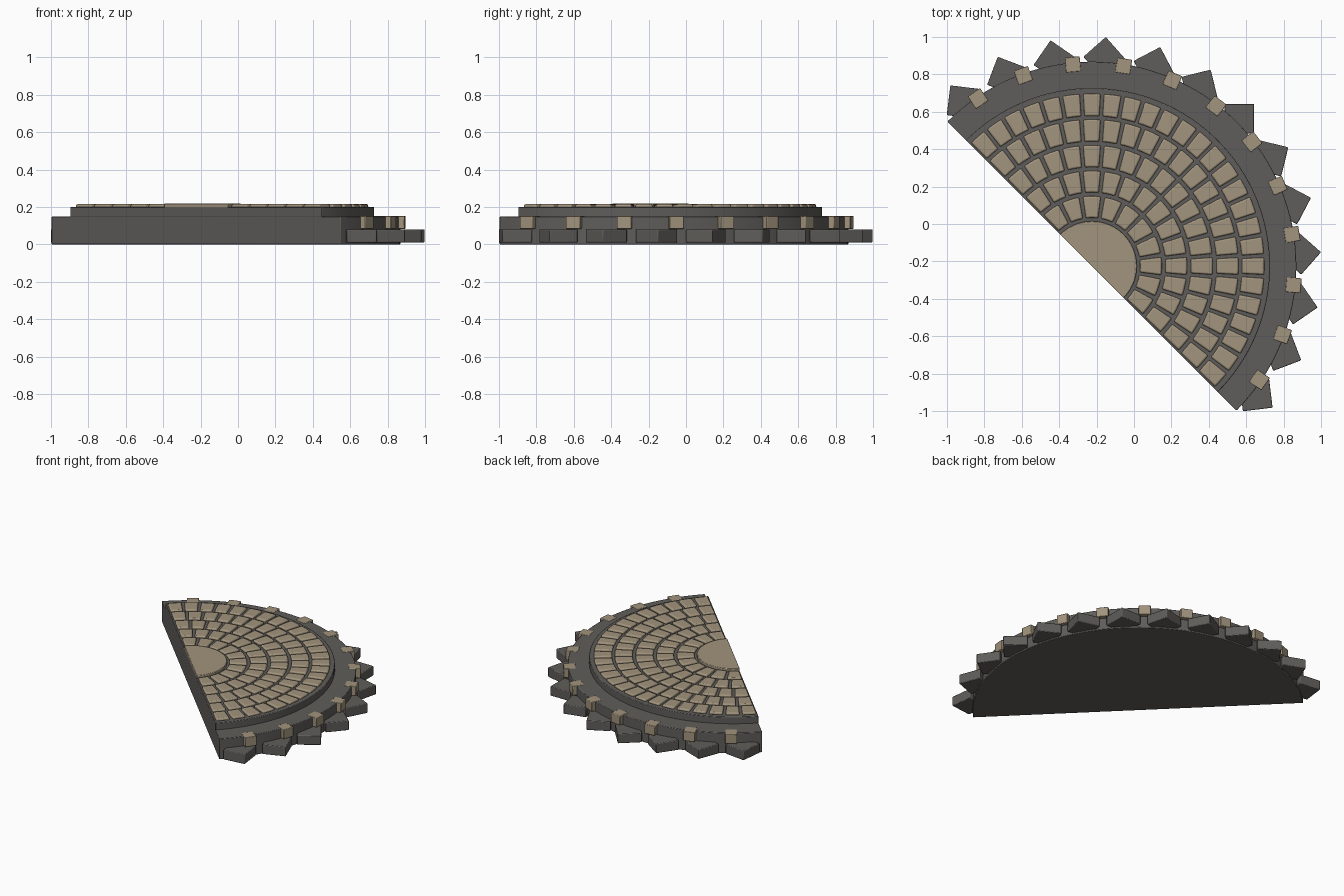
import bpy, bmesh, math
from mathutils import Vector, Matrix

if "Cube" in bpy.data.objects:
    bpy.data.objects.remove(bpy.data.objects["Cube"])

C = Vector((-0.225, -0.225, 0))      # centre of the straight cut side
START, END = math.radians(-45), math.radians(135)


def material(name, rgb):
    m = bpy.data.materials.new(name)
    m.diffuse_color = (*rgb, 1)
    m.use_nodes = True
    m.node_tree.nodes["Principled BSDF"].inputs["Base Color"].default_value = m.diffuse_color
    return m


DARK = material("dark stone", (0.115, 0.110, 0.103))
TAN = material("tan stone", (0.36, 0.295, 0.205))


def polar(r, a, z):
    return C + Vector((r * math.cos(a), r * math.sin(a), z))


def prism(bm, bottom, top):
    """Close two matching loops of points into a solid."""
    lo = [bm.verts.new(p) for p in bottom]
    hi = [bm.verts.new(p) for p in top]
    bm.faces.new(lo[::-1])
    bm.faces.new(hi)
    n = len(lo)
    for i in range(n):
        j = (i + 1) % n
        bm.faces.new((lo[i], lo[j], hi[j], hi[i]))


def finish(name, bm, mat, bevel=0.0, segments=1):
    bmesh.ops.recalc_face_normals(bm, faces=bm.faces)
    me = bpy.data.meshes.new(name)
    bm.to_mesh(me)
    bm.free()
    me.materials.append(mat)
    ob = bpy.data.objects.new(name, me)
    bpy.context.collection.objects.link(ob)
    if bevel:
        mod = ob.modifiers.new("soft edges", "BEVEL")
        mod.width, mod.segments = bevel, segments
        mod.limit_method, mod.angle_limit = "ANGLE", math.radians(40)
    bpy.ops.object.select_all(action="DESELECT")
    ob.select_set(True)
    bpy.context.view_layer.objects.active = ob
    bpy.ops.object.shade_smooth_by_angle(angle=math.radians(35))
    return ob


def half_disc(name, r, z0, z1, mat, bevel, steps=64):
    bm = bmesh.new()
    angles = [START + (END - START) * i / steps for i in range(steps + 1)]
    prism(bm, [polar(r, a, z0) for a in angles], [polar(r, a, z1) for a in angles])
    finish(name, bm, mat, bevel, 2)


def sector(r0, r1, a0, a1, z, inset=0.0, steps=3):
    """Outline of one wedge-shaped paving stone."""
    r0, r1 = r0 + inset, r1 - inset
    da = inset / ((r0 + r1) / 2)
    a0, a1 = a0 + da, a1 - da
    angles = [a0 + (a1 - a0) * i / steps for i in range(steps + 1)]
    return [polar(r1, a, z) for a in angles] + [polar(r0, a, z) for a in angles[::-1]]


def block_row(name, count, pitch, r, size, z0, z1, turn, mat, bevel):
    """Blocks spread evenly along the curved rim."""
    bm = bmesh.new()
    for i in range(count):
        a = math.radians(45 + (i - (count - 1) / 2) * pitch)
        mtx = (Matrix.Translation(polar(r, a, (z0 + z1) / 2))
               @ Matrix.Rotation(a + turn, 4, "Z")
               @ Matrix.Diagonal((size, size, z1 - z0, 1)))
        bmesh.ops.create_cube(bm, size=1, matrix=mtx)
    finish(name, bm, mat, bevel, 2)


# Stepped half-round platform and the round centre slab
half_disc("lower_step", 1.093, 0.0, 0.15, DARK, 0.004)
half_disc("upper_step", 0.952, 0.145, 0.20, DARK, 0.004)
half_disc("centre_slab", 0.24, 0.195, 0.219, TAN, 0.004, 32)

# Five rings of pillowed paving stones
rings = [(0.257, 0.375, 10), (0.393, 0.510, 14), (0.528, 0.647, 18),
         (0.665, 0.785, 22), (0.801, 0.923, 26)]
for k, (r0, r1, count) in enumerate(rings):
    bm = bmesh.new()
    step = (END - START) / count
    gap = 0.008 / ((r0 + r1) / 2)
    for i in range(count):
        a0, a1 = START + i * step + gap, START + (i + 1) * step - gap
        prism(bm, sector(r0, r1, a0, a1, 0.196), sector(r0, r1, a0, a1, 0.215, 0.003))
    finish(f"paving_ring_{k + 1}", bm, TAN, 0.007, 2)

# Corner-out blocks at the foot of the rim, small tan blocks above
block_row("foot_blocks", 13, 180 / 13, 1.114, 0.16, 0.010, 0.080, math.pi / 4, DARK, 0.005)
block_row("rim_blocks", 12, 14.4, 1.083, 0.080, 0.083, 0.152, 0.0, TAN, 0.004)
